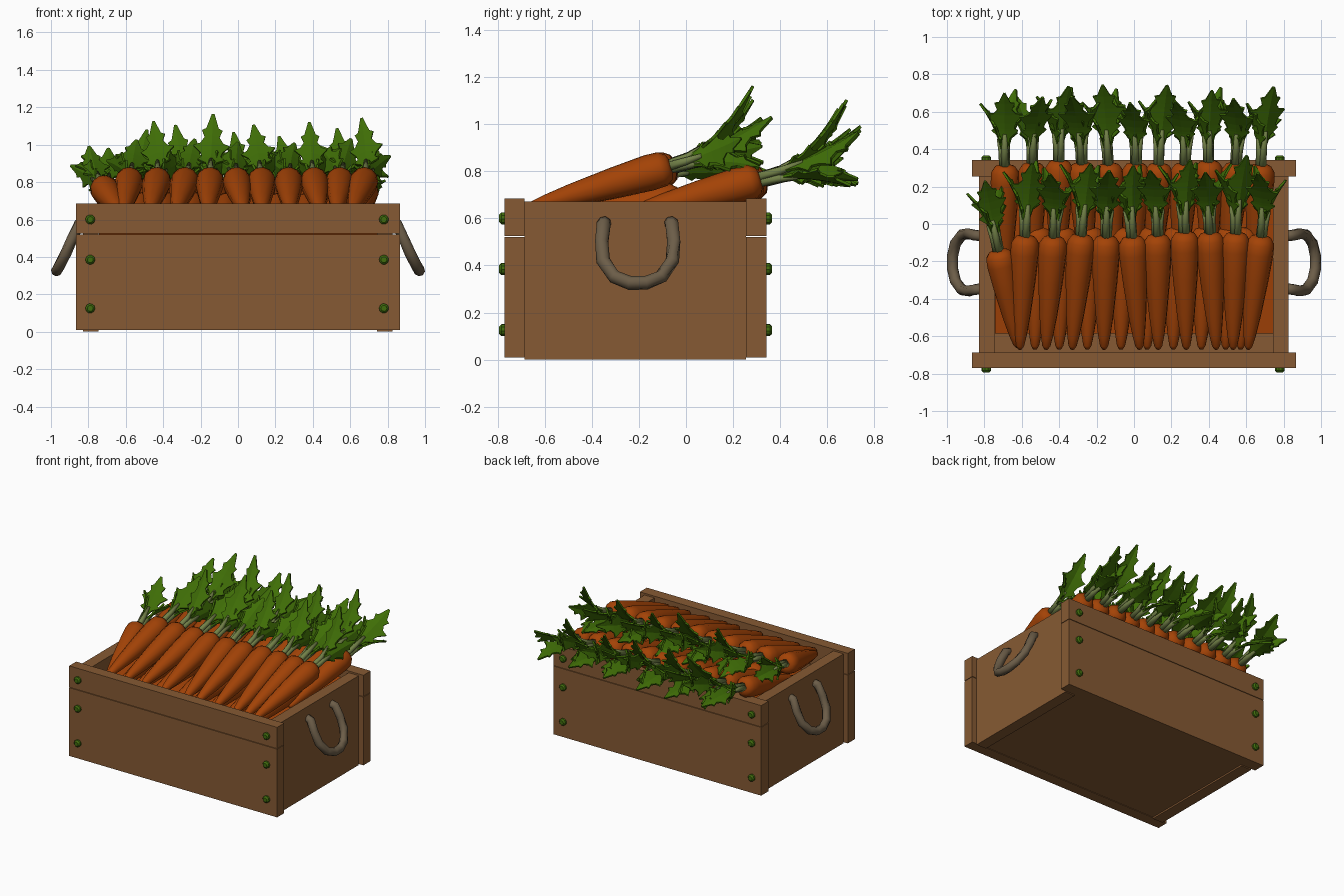
import bpy, bmesh, math, random
from mathutils import Vector

if "Cube" in bpy.data.objects:
    bpy.data.objects.remove(bpy.data.objects["Cube"])

random.seed(4)

def material(name, col):
    m = bpy.data.materials.new(name)
    m.diffuse_color = (*col, 1)
    m.use_nodes = True
    m.node_tree.nodes["Principled BSDF"].inputs["Base Color"].default_value = m.diffuse_color
    return m

WOOD = material("brown_wood", (0.24, 0.102, 0.033))
ORANGE = material("carrot_orange", (0.37, 0.056, 0.002))
LEAF = material("leaf_green", (0.05, 0.155, 0.002))
STEM = material("pale_stem_green", (0.17, 0.22, 0.065))
ROPE = material("grey_rope", (0.15, 0.11, 0.065))
BOLT = material("bolt_green", (0.05, 0.15, 0.004))

def finish(name, bm, mat, smooth=False):
    bmesh.ops.recalc_face_normals(bm, faces=bm.faces)
    me = bpy.data.meshes.new(name)
    bm.to_mesh(me)
    bm.free()
    me.materials.append(mat)
    ob = bpy.data.objects.new(name, me)
    bpy.context.collection.objects.link(ob)
    if smooth:
        me.shade_smooth()
    return ob

def box(name, lo, hi, mat):
    bm = bmesh.new()
    bmesh.ops.create_cube(bm, size=1)
    for v in bm.verts:
        v.co = [lo[i] if v.co[i] < 0 else hi[i] for i in range(3)]
    return finish(name, bm, mat)

def tube(bm, path, radii, sides):
    """Sweep rings along a path, with capped ends."""
    path = [Vector(p) for p in path]
    rings = []
    for i, p in enumerate(path):
        d = (path[min(i + 1, len(path) - 1)] - path[max(i - 1, 0)]).normalized()
        a = d.cross(Vector((0.1, 0.2, 1))).normalized()
        b = d.cross(a)
        rings.append([bm.verts.new(p + radii[i] * (a * math.cos(t) + b * math.sin(t)))
                      for t in (2 * math.pi * k / sides for k in range(sides))])
    for r, q in zip(rings, rings[1:]):
        for k in range(sides):
            n = (k + 1) % sides
            bm.faces.new((r[k], r[n], q[n], q[k]))
    bm.faces.new(rings[0])
    bm.faces.new(rings[-1])

# Crate boards
for side, y0, y1 in (("front", -0.77, -0.687), ("back", 0.255, 0.342)):
    box(side + "_lower_board", (-0.865, y0, 0.008), (0.865, y1, 0.521), WOOD)
    box(side + "_upper_board", (-0.865, y0, 0.525), (0.865, y1, 0.685), WOOD)
for side, x0, x1 in (("left", -0.83, -0.745), ("right", 0.743, 0.826)):
    box(side + "_panel", (x0, -0.687, 0), (x1, 0.255, 0.672), WOOD)
box("crate_floor", (-0.745, -0.687, 0.012), (0.743, 0.255, 0.07), WOOD)

# Sloping filler under the carrots
filler = box("carrot_filler", (-0.744, -0.585, 0.45), (0.742, 0.254, 0.52), ORANGE)
for v in filler.data.vertices:
    if v.co.z > 0.5 and v.co.y > 0:
        v.co.z = 0.62

# Bolts
bm = bmesh.new()
for x in (-0.79, 0.78):
    for z in (0.60, 0.385, 0.125):
        for y, s in ((-0.77, -1), (0.342, 1)):
            tube(bm, [(x, y + s * d, z) for d in (-0.01, 0.014, 0.024)],
                 (0.026, 0.026, 0.016), 10)
finish("bolts", bm, BOLT)

# Rope handles
half = [(0.80, -0.345, 0.585), (0.85, -0.35, 0.575), (0.885, -0.358, 0.50),
        (0.92, -0.352, 0.42), (0.955, -0.305, 0.352), (0.97, -0.24, 0.326)]
path = half + [(x, -0.41 - y, z) for x, y, z in reversed(half)]
for side, s in (("left", -1), ("right", 1)):
    bm = bmesh.new()
    tube(bm, [(s * x, y, z) for x, y, z in path], [0.03] * len(path), 8)
    finish(side + "_rope_handle", bm, ROPE, True)

# Carrot shape: position along the root and radius
ROOT = [(0, 0.01), (0.03, 0.022), (0.12, 0.033), (0.3, 0.048), (0.6, 0.066), (0.85, 0.077),
        (0.94, 0.074), (0.985, 0.055), (1.0, 0.03)]
# Leaf outline: distance from the crown and half width
OUTLINE = [(0.10, 0.014), (0.15, 0.026), (0.185, 0.066), (0.20, 0.046), (0.23, 0.055),
           (0.275, 0.09), (0.28, 0.056), (0.305, 0.036), (0.34, 0.05), (0.345, 0.03), (0.40, 0.006)]

def leaf(bm_leaf, bm_stem, base, u, radial, size, spread):
    """One pale stalk and one jagged, outward curling blade."""
    across = u.cross(radial).normalized()
    def mid(s):
        return base + size * (u * s + radial * (0.012 + spread * s * s))
    tube(bm_stem, [mid(-0.02), mid(0.08), mid(0.17)], (0.022, 0.019, 0.011), 6)
    rows = []
    for s, w in OUTLINE:
        w *= size
        rows.append([bm_leaf.verts.new(mid(s) + across * (k * w) - radial * (abs(k) * w * 0.25))
                     for k in (-1, 0, 1)])
    for r, q in zip(rows, rows[1:]):
        for k in (0, 1):
            bm_leaf.faces.new((r[k], r[k + 1], q[k + 1], q[k]))

def carrot_row(name, heads, leafy=True):
    roots, leaves, stems = bmesh.new(), bmesh.new(), bmesh.new()
    for i, (head, tip) in enumerate(heads):
        head, tip = Vector(head), Vector(tip)
        tube(roots, [tip.lerp(head, t) for t, r in ROOT], [r for t, r in ROOT], 12)
        u = (head - tip).normalized()
        side = u.cross(Vector((0, 0, 1))).normalized()
        up = side.cross(u)
        # Alternate tufts: one tall upright leaf, or a flatter one with a drooping leaf
        if i % 2:
            tuft = ((0, 1.03, 1.15), (80, 0.88, 0.8), (-130, 0.85, 0.9))
        else:
            tuft = ((10, 1.1, 0.5), (-75, 0.9, 0.8), (150, 0.92, 0.75))
        for angle, size, spread in tuft:
            a = math.radians(angle + random.uniform(-20, 20))
            leaf(leaves, stems, head, u, up * math.cos(a) + side * math.sin(a),
                 size * random.uniform(0.94, 1.06), spread * random.uniform(0.85, 1.15))
    finish(name + "_carrots", roots, ORANGE, True)
    if not leafy:
        leaves.free()
        stems.free()
        return
    finish(name + "_stalks", stems, STEM, True)
    blades = finish(name + "_leaves", leaves, LEAF)
    mod = blades.modifiers.new("thickness", 'SOLIDIFY')
    mod.thickness = 0.012
    mod.offset = 0

# Front row lies on top, back row rests on the rear board
hx = (-0.58, -0.43, -0.28, -0.15, -0.01, 0.125, 0.27, 0.405, 0.545, 0.68)
tx = (-0.61, -0.47, -0.33, -0.16, 0.03, 0.13, 0.28, 0.44, 0.53, 0.61)
front = [((a, -0.05 + random.uniform(-0.02, 0.01), 0.82), (b, -0.67, 0.645)) for a, b in zip(hx, tx)]
front.append(((-0.725, -0.14, 0.775), (-0.62, -0.66, 0.63)))
carrot_row("front_row", front)
bx = (-0.69, -0.545, -0.40, -0.28, -0.135, 0.01, 0.135, 0.27, 0.40, 0.545, 0.68)
carrot_row("back_row", [((x, 0.33 + random.uniform(-0.02, 0.01), 0.765),
                         (x * 0.96 + random.uniform(-0.03, 0.03), -0.30, 0.60)) for x in bx])
# Buried layer that fills the gaps between the front tips
carrot_row("buried_row", [((x + 0.02, -0.02, 0.68), (x, -0.67, 0.585))
                          for x in (-0.53, -0.40, -0.25, -0.07, 0.07, 0.21, 0.36, 0.49, 0.57)], False)
